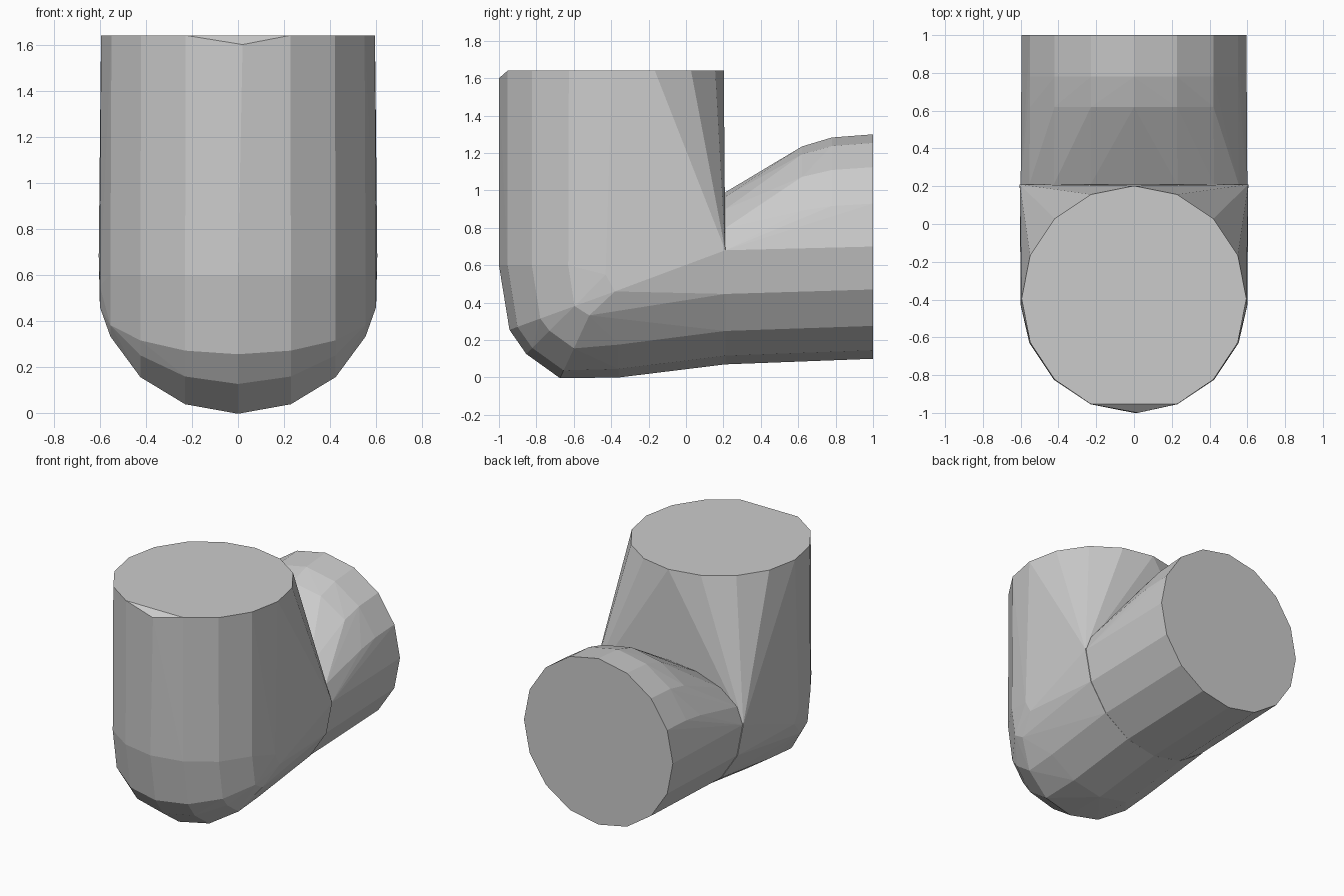
import bpy, bmesh
from math import sin, cos, radians, pi

if "Cube" in bpy.data.objects:
    bpy.data.objects.remove(bpy.data.objects["Cube"])

SIDES = 16


def ring(cy, cz, tilt, rx=0.6, ro=0.6, ri=None):
    """Ring across x; 'outward' axis turns from -y (tilt 0) to -z (tilt 90).
    ro / ri are the outward and inward radii."""
    ri = ro if ri is None else ri
    t = radians(tilt)
    pts = []
    for i in range(SIDES):
        a = 2 * pi * i / SIDES
        s = sin(a) * (ro if sin(a) > 0 else ri)
        pts.append((rx * cos(a), cy - cos(t) * s, cz - sin(t) * s))
    return pts


def hull(name, pts):
    bm = bmesh.new()
    for p in pts:
        bm.verts.new(p)
    bmesh.ops.remove_doubles(bm, verts=bm.verts[:], dist=0.004)
    res = bmesh.ops.convex_hull(bm, input=bm.verts[:])
    junk = {v for k in ("geom_interior", "geom_unused") for v in res[k]
            if isinstance(v, bmesh.types.BMVert)}
    bmesh.ops.delete(bm, geom=list(junk), context='VERTS')
    bmesh.ops.dissolve_limit(bm, angle_limit=radians(1),
                             verts=bm.verts[:], edges=bm.edges[:])
    bmesh.ops.recalc_face_normals(bm, faces=bm.faces[:])
    me = bpy.data.meshes.new(name)
    bm.to_mesh(me)
    bm.free()
    ob = bpy.data.objects.new(name, me)
    bpy.context.collection.objects.link(ob)
    return ob


# Upright pipe: top rim with a nicked front edge
rim = [(x, y, z) for x, y, z in ring(-0.395, 1.64, 0, 0.595, 0.605, 0.597) if y > -0.99]
upright = rim + [(0.02, -1.0, 1.6)]
# rounded elbow bottom, then the joint with the side pipe
upright += ring(-0.4, 0.6, 0, 0.6, 0.6)
for cy, cz, tilt in [(-0.38, 0.46, 20), (-0.43, 0.55, 45), (-0.42, 0.54, 65), (-0.36, 0.6, 90)]:
    upright += [p for p in ring(cy, cz, tilt) if p[1] <= 0.2]
upright += [p for p in ring(0.21, 0.68, 90, 0.605, 0.61) if p[2] < 0.69]
hull("upright_pipe", upright)

# Side pipe: squashed opening at the joint swelling to a round end
side = ring(0.21, 0.68, 90, 0.6, 0.61, 0.31)
side += ring(0.62, 0.68, 90, 0.595, 0.585, 0.555)
side += ring(0.78, 0.69, 90, 0.595, 0.585, 0.593)
side += ring(1.0, 0.7, 90, 0.595, 0.6, 0.6)
hull("side_pipe", side)
